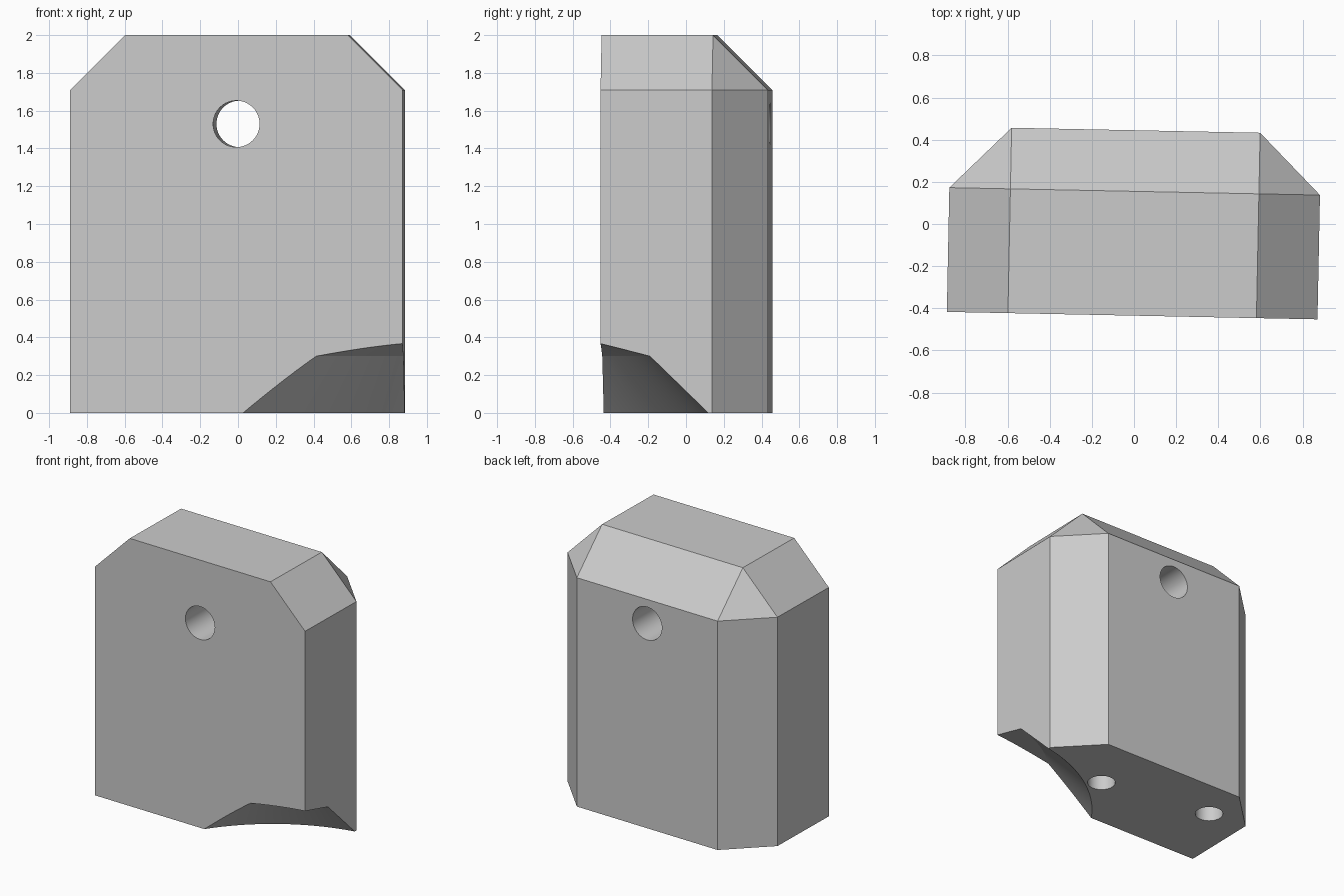
import bpy
import bmesh
from math import radians
from mathutils import Matrix, Vector

WIDTH, FRONT, BACK, HEIGHT = 1.76, -0.435, 0.445, 2.0
CHAMFER = 0.29
TILT = Matrix.Rotation(radians(-1.15), 4, 'Z')

if "Cube" in bpy.data.objects:
    bpy.data.objects.remove(bpy.data.objects["Cube"], do_unlink=True)

grey = bpy.data.materials.new("plain_grey")
grey.use_nodes = True
grey.diffuse_color = (0.6, 0.6, 0.6, 1)
grey.node_tree.nodes["Principled BSDF"].inputs["Base Color"].default_value = grey.diffuse_color


def make_object(name, bm):
    bmesh.ops.recalc_face_normals(bm, faces=bm.faces)
    mesh = bpy.data.meshes.new(name)
    bm.to_mesh(mesh)
    bm.free()
    mesh.materials.append(grey)
    obj = bpy.data.objects.new(name, mesh)
    bpy.context.collection.objects.link(obj)
    return obj


def lathe_cutter(name, profile, placement, segments=96):
    """Closed solid of revolution from (radius, height) pairs."""
    bm = bmesh.new()
    rings = []
    for radius, z in profile:
        bm_ring = bmesh.ops.create_circle(bm, segments=segments, radius=radius,
                                          matrix=Matrix.Translation((0, 0, z)))["verts"]
        rings.append(bm_ring)
    for low, high in zip(rings, rings[1:]):
        for i in range(segments):
            j = (i + 1) % segments
            bm.faces.new((low[i], low[j], high[j], high[i]))
    bm.faces.new(rings[0])
    bm.faces.new(rings[-1])
    bm.transform(placement)
    cutter = make_object(name, bm)
    cutter.hide_render = True
    return cutter


# Block: chamfered on the back uprights and on the top sides and back
bm = bmesh.new()
bmesh.ops.create_cube(bm, size=1)
bm.transform(Matrix.Translation((0, (FRONT + BACK) / 2, HEIGHT / 2))
             @ Matrix.Diagonal((WIDTH, BACK - FRONT, HEIGHT, 1)))


def is_chamfered(edge):
    mid = (edge.verts[0].co + edge.verts[1].co) / 2
    at_back, at_top = mid.y > BACK - 0.01, mid.z > HEIGHT - 0.01
    at_side = abs(mid.x) > WIDTH / 2 - 0.01
    return (at_back + at_top + at_side) == 2


bmesh.ops.bevel(bm, geom=[e for e in bm.edges if is_chamfered(e)], offset=CHAMFER,
                offset_type='OFFSET', segments=1, profile=0.5, affect='EDGES')
bm.transform(TILT)
block = make_object("block", bm)

# Cutters: conical corner relief, cross hole, two blind holes underneath
across = TILT @ Matrix.Translation((0, 0, 1.53)) @ Matrix.Rotation(radians(90), 4, 'X')
cutters = [
    lathe_cutter("corner_relief_cutter", [(1.39, -0.05), (1.04, 0.3), (0.05, 0.565)],
                 Matrix.Translation((1.127, -1.2, 0)), 160),
    lathe_cutter("cross_hole_cutter", [(0.123, -1), (0.123, 1)], across, 64),
]
for x, y in ((0.29, -0.01), (-0.57, 0.14)):
    cutters.append(lathe_cutter("base_hole_cutter", [(0.097, -0.1), (0.097, 0.6)],
                                Matrix.Translation((x, y, 0)), 64))

bpy.ops.object.select_all(action='DESELECT')
block.select_set(True)
bpy.context.view_layer.objects.active = block
for cutter in cutters:
    cut = block.modifiers.new(cutter.name, 'BOOLEAN')
    cut.operation = 'DIFFERENCE'
    cut.solver = 'EXACT'
    cut.object = cutter
    bpy.ops.object.modifier_apply(modifier=cut.name)
    bpy.data.objects.remove(cutter, do_unlink=True)

bpy.ops.object.shade_smooth_by_angle(angle=radians(25))
